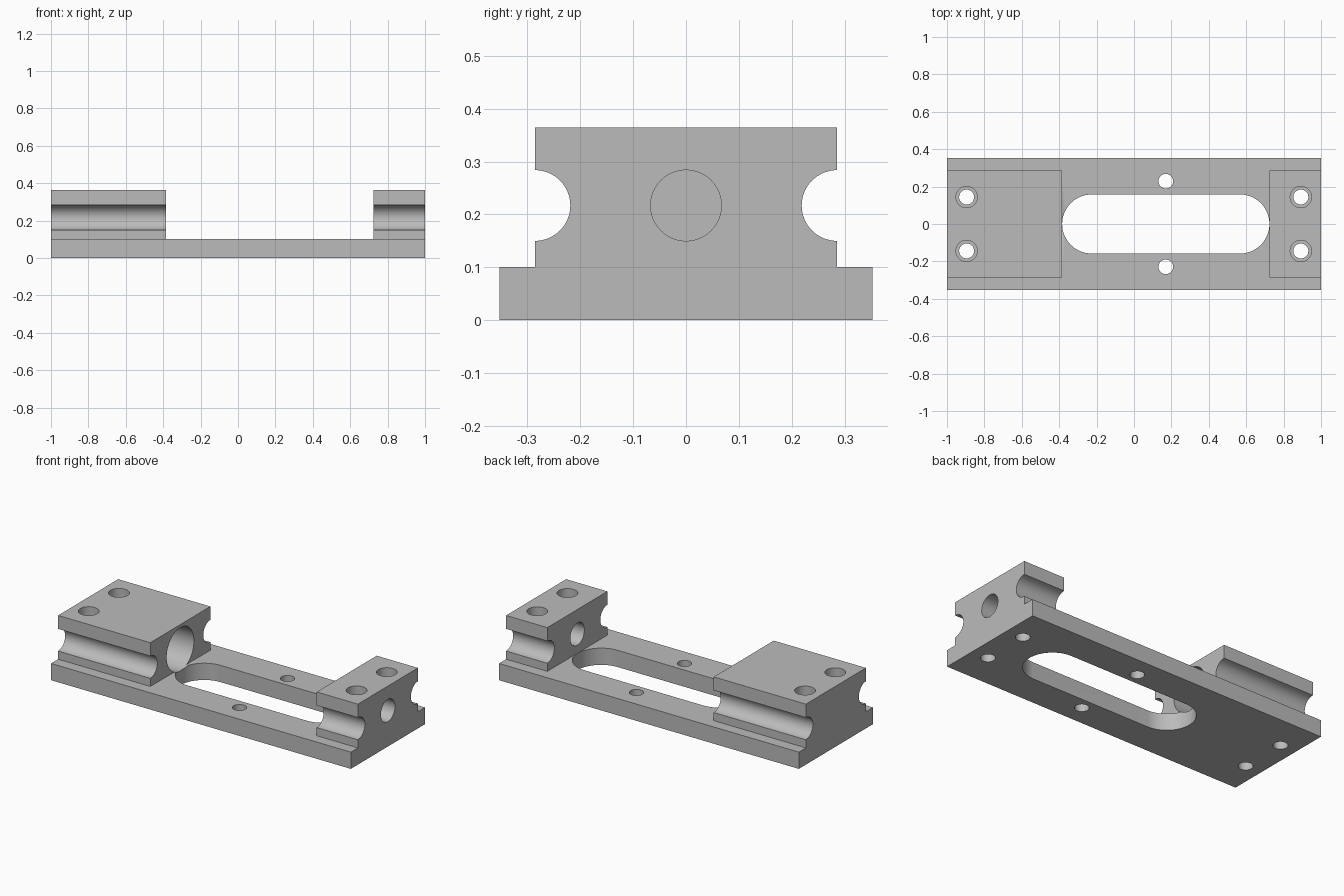
import bpy, bmesh, math
from mathutils import Matrix, Vector

if "Cube" in bpy.data.objects:
    bpy.data.objects.remove(bpy.data.objects["Cube"])

BORE_Z = 0.217      # height of the bores and side flutes
X_LEFT, X_RIGHT = -0.385, 0.725   # inner faces of the two end blocks

grey = bpy.data.materials.new("plain grey")
grey.diffuse_color = (0.5, 0.5, 0.5, 1)
grey.use_nodes = True
grey.node_tree.nodes["Principled BSDF"].inputs["Base Color"].default_value = grey.diffuse_color


def prism(name, points, depth):
    """Closed solid from a 3D outline pushed along the depth vector."""
    bm = bmesh.new()
    face = bm.faces.new([bm.verts.new(p) for p in points])
    ext = bmesh.ops.extrude_face_region(bm, geom=[face])
    moved = [v for v in ext["geom"] if isinstance(v, bmesh.types.BMVert)]
    bmesh.ops.translate(bm, verts=moved, vec=Vector(depth))
    bmesh.ops.recalc_face_normals(bm, faces=bm.faces)
    mesh = bpy.data.meshes.new(name)
    bm.to_mesh(mesh)
    bm.free()
    ob = bpy.data.objects.new(name, mesh)
    bpy.context.collection.objects.link(ob)
    return ob


def arc(cx, cy, r, a0, a1, n):
    return [(cx + r * math.cos(math.radians(a0 + (a1 - a0) * i / n)),
             cy + r * math.sin(math.radians(a0 + (a1 - a0) * i / n)))
            for i in range(n + 1)]


def vertical_hole(x, y, r, z0, z1):
    pts = [(px, py, z0) for px, py in arc(x, y, r, 0, 360, 48)[:-1]]
    return prism("hole_cutter", pts, (0, 0, z1 - z0))


def lengthwise_bore(r, x0, x1):
    pts = [(x0, py, pz) for py, pz in arc(0, BORE_Z, r, 0, 360, 64)[:-1]]
    return prism("bore_cutter", pts, (x1 - x0, 0, 0))


def cut(body, cutter):
    """Subtract the cutter, bake the result and delete the cutter."""
    mod = body.modifiers.new("cut", 'BOOLEAN')
    mod.operation, mod.solver, mod.object = 'DIFFERENCE', 'EXACT', cutter
    dg = bpy.context.evaluated_depsgraph_get()
    dg.update()
    mesh = bpy.data.meshes.new_from_object(body.evaluated_get(dg))
    body.modifiers.clear()
    body.data = mesh
    bpy.data.objects.remove(cutter)


# Body: stepped cross-section with a round flute down each side
half = [(0.353, 0), (0.353, 0.101), (0.286, 0.101)]
half += arc(0.286, BORE_Z, 0.067, 270, 90, 32) + [(0.286, 0.365)]
section = half + [(-y, z) for y, z in reversed(half)]
body = prism("slide_base", [(-1, y, z) for y, z in section], (2, 0, 0))

# Gap between the two end blocks
cut(body, prism("gap_cutter", [(X_LEFT, -0.5, 0.101), (X_RIGHT, -0.5, 0.101),
                               (X_RIGHT, 0.5, 0.101), (X_LEFT, 0.5, 0.101)],
                (0, 0, 0.5)))

# Rounded slot through the plate
R = 0.158
slot = arc(X_RIGHT - 0.001 - R, 0, R, -90, 90, 32)
slot += arc(X_LEFT + 0.001 + R, 0, R, 90, 270, 32)
cut(body, prism("slot_cutter", [(x, y, -0.1) for x, y in slot], (0, 0, 0.3)))

# Wide blind bore in the long block, narrow through bore in the short one
cut(body, lengthwise_bore(0.13, -0.77, -0.375))
cut(body, lengthwise_bore(0.067, 0.65, 1.1))

# Counterbored screw holes in the blocks, plain holes in the plate
for side in (-1, 1):
    for x in (-0.895, 0.892):
        cut(body, vertical_hole(x, side * 0.144, 0.04, -0.1, 0.5))
        cut(body, vertical_hole(x, side * 0.144, 0.057, 0.24, 0.5))
    cut(body, vertical_hole(0.17, side * 0.229, 0.039, -0.1, 0.3))

body.data.materials.clear()
body.data.materials.append(grey)
for p in body.data.polygons:
    p.material_index = 0

# Smooth round walls, crisp edges
bpy.context.view_layer.objects.active = body
body.select_set(True)
bpy.ops.object.shade_smooth_by_angle(angle=math.radians(30))
